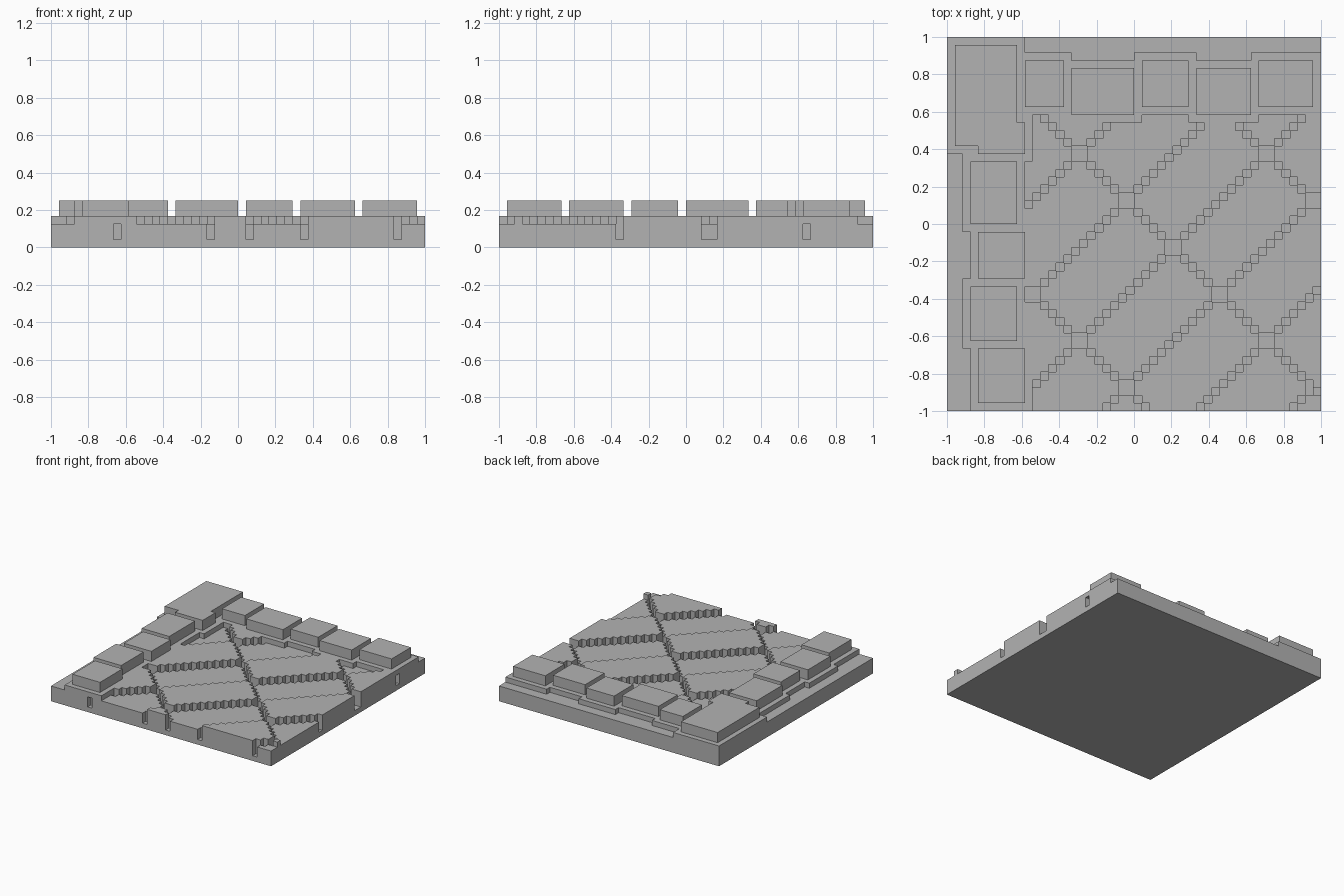
import bpy, bmesh

if "Cube" in bpy.data.objects:
    bpy.data.objects.remove(bpy.data.objects["Cube"], do_unlink=True)

N = 48          # grid cells along each side
U = 2 / N       # size of one grid cell

stone = bpy.data.materials.new("stone_grey")
stone.use_nodes = True
GREY = (0.45, 0.45, 0.45, 1)
stone.diffuse_color = GREY
stone.node_tree.nodes["Principled BSDF"].inputs["Base Color"].default_value = GREY


def finish(name, bm):
    bmesh.ops.remove_doubles(bm, verts=bm.verts, dist=U / 100)
    bmesh.ops.recalc_face_normals(bm, faces=bm.faces)
    mesh = bpy.data.meshes.new(name)
    bm.to_mesh(mesh)
    bm.free()
    mesh.materials.append(stone)
    ob = bpy.data.objects.new(name, mesh)
    bpy.context.collection.objects.link(ob)


def terrain(name, height, floor):
    """Stepped solid whose cell (i, j) rises from floor to height(i, j)."""
    bm = bmesh.new()

    def quad(points):
        bm.faces.new([bm.verts.new((x * U - 1, y * U - 1, z * U)) for x, y, z in points])

    def level(i, j):
        return height(i, j) if 0 <= i < N and 0 <= j < N else floor

    for i in range(N):
        for j in range(N):
            h = level(i, j)
            if h <= floor:
                continue
            ring = [(i, j), (i + 1, j), (i + 1, j + 1), (i, j + 1)]
            quad([(x, y, h) for x, y in ring])
            quad([(x, y, floor) for x, y in reversed(ring)])
            sides = [(0, -1), (1, 0), (0, 1), (-1, 0)]
            for k, (di, dj) in enumerate(sides):
                a, b = ring[k], ring[(k + 1) % 4]
                for z in range(max(level(i + di, j + dj), floor), h):
                    quad([(*a, z), (*b, z), (*b, z + 1), (*a, z + 1)])
    finish(name, bm)


def box(name, x0, x1, y0, y1, z0, z1):
    bm = bmesh.new()
    bmesh.ops.create_cube(bm, size=1)
    for v in bm.verts:
        v.co = ((x1 if v.co.x > 0 else x0) * U - 1,
                (y1 if v.co.y > 0 else y0) * U - 1,
                (z1 if v.co.z > 0 else z0) * U)
    finish(name, bm)


# Kerb blocks in grid cells: corner, left column, back row
blocks = [(1, 9, 34, 47)]
for k, (y0, y1) in enumerate([(33, 37), (24, 32), (17, 23), (9, 16), (1, 8)]):
    x0 = 3 if k % 2 else 4
    blocks.append((x0, x0 + 6, y0, y1))
for k, (x0, x1) in enumerate([(10, 15), (16, 24), (25, 31), (32, 39), (40, 47)]):
    y0 = 38 if k % 2 else 39
    blocks.append((x0, x1, y0, y0 + 6))


def in_kerb(i, j):
    return any(x0 - 1 <= i <= x1 and y0 - 1 <= j <= y1 for x0, x1, y0, y1 in blocks)


def paving(i, j):
    # Diagonal joints, then alternating raised flagstones
    corner = i == N - 1 and j < 4
    joint = (j - i) % 12 == 4 or (i + j) % 24 == 1
    if joint and i > 5 and j < 41 and not corner:
        return 1
    strip, row = (i + j - 1) // 24, (j - i - 4) // 12
    inside = i > 9 and j < 39 and not in_kerb(i, j)
    return 4 if inside and (strip + row) % 2 else 3


terrain("paving_base", paving, 0)
terrain("kerb_bed", lambda i, j: 4 if in_kerb(i, j) else 3, 3)
for n, b in enumerate(blocks):
    box(f"kerb_block_{n + 1}", *b, 4, 6)
